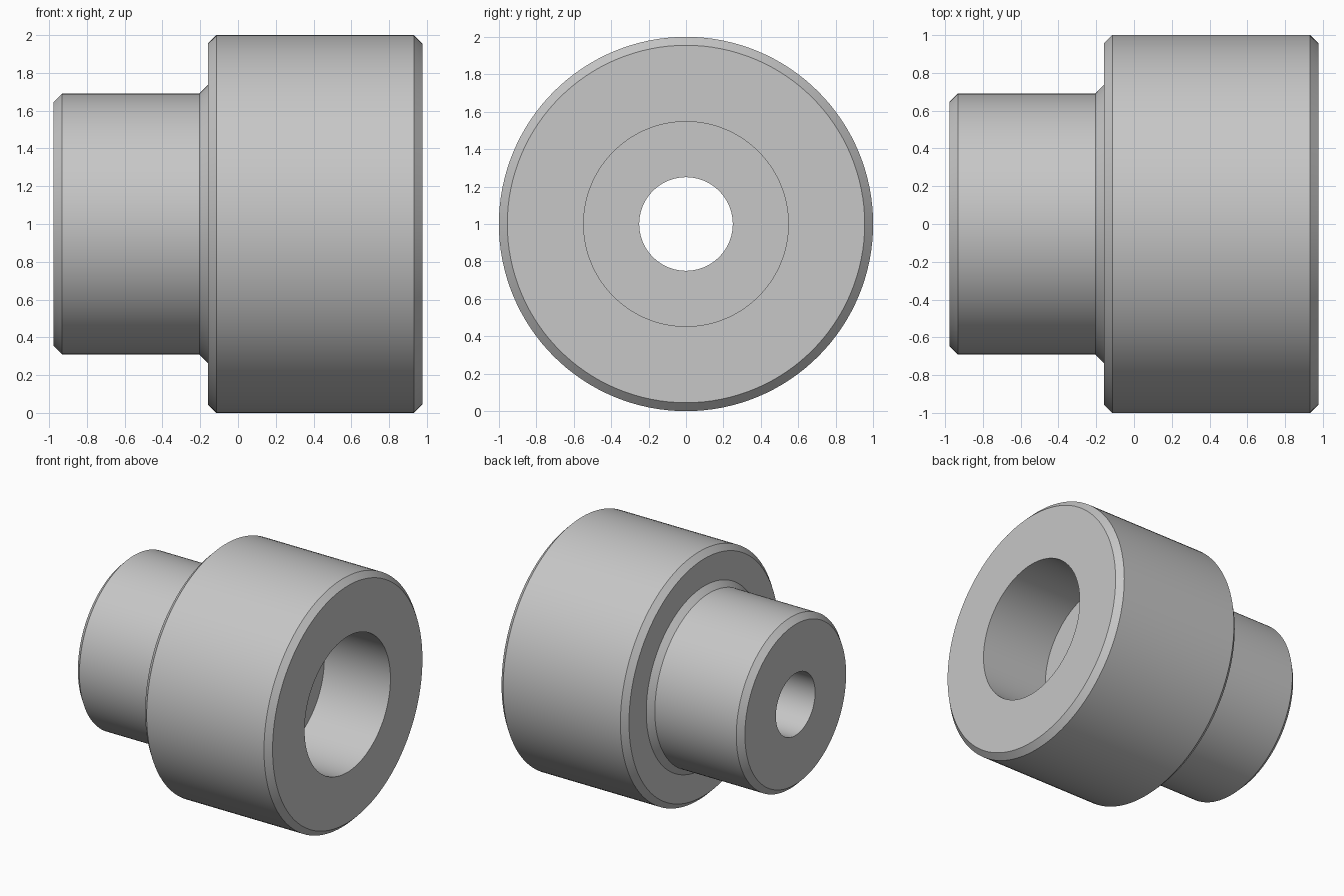
import bpy
import bmesh
import math

cube = bpy.data.objects.get("Cube")
if cube:
    bpy.data.objects.remove(cube, do_unlink=True)

# Plain grey metal
metal = bpy.data.materials.new("grey_metal")
metal.use_nodes = True
grey = (0.57, 0.57, 0.57, 1)
metal.diffuse_color = grey
metal.node_tree.nodes["Principled BSDF"].inputs["Base Color"].default_value = grey

# Main dimensions
END = 0.977          # half length along x
CH = 0.045           # chamfer
SHOULDER = -0.16     # back face of the wide body
BODY_R, NECK_R = 1.0, 0.69
BORE_R, HOLE_R = 0.547, 0.25
BORE_DEPTH = 0.59

# Closed half-section as (x, radius)
profile = [
    (-END, HOLE_R),
    (-END, NECK_R - CH), (-END + CH, NECK_R),            # neck end chamfer
    (SHOULDER - CH, NECK_R), (SHOULDER, NECK_R + CH),    # root chamfer
    (SHOULDER, BODY_R - CH), (SHOULDER + CH, BODY_R),    # shoulder chamfer
    (END - CH, BODY_R), (END, BODY_R - CH),              # body end chamfer
    (END, BORE_R), (END - BORE_DEPTH, BORE_R),           # counterbore
    (END - BORE_DEPTH, HOLE_R),                          # through hole
]

# Revolve the section about the x axis
bm = bmesh.new()
verts = [bm.verts.new((x, 0, r)) for x, r in profile]
edges = [bm.edges.new((v, verts[(i + 1) % len(verts)])) for i, v in enumerate(verts)]
bmesh.ops.spin(bm, geom=verts + edges, cent=(0, 0, 0), axis=(1, 0, 0),
               angle=math.tau, steps=128, use_merge=True)
bmesh.ops.remove_doubles(bm, verts=bm.verts[:], dist=0.0001)
bmesh.ops.recalc_face_normals(bm, faces=bm.faces[:])

mesh = bpy.data.meshes.new("stepped_bushing")
bm.to_mesh(mesh)
bm.free()
mesh.materials.append(metal)

bushing = bpy.data.objects.new("stepped_bushing", mesh)
bushing.location.z = BODY_R
bpy.context.collection.objects.link(bushing)

# Smooth round walls, crisp chamfers
bpy.ops.object.select_all(action="DESELECT")
bushing.select_set(True)
bpy.context.view_layer.objects.active = bushing
bpy.ops.object.shade_smooth_by_angle(angle=math.radians(30))
